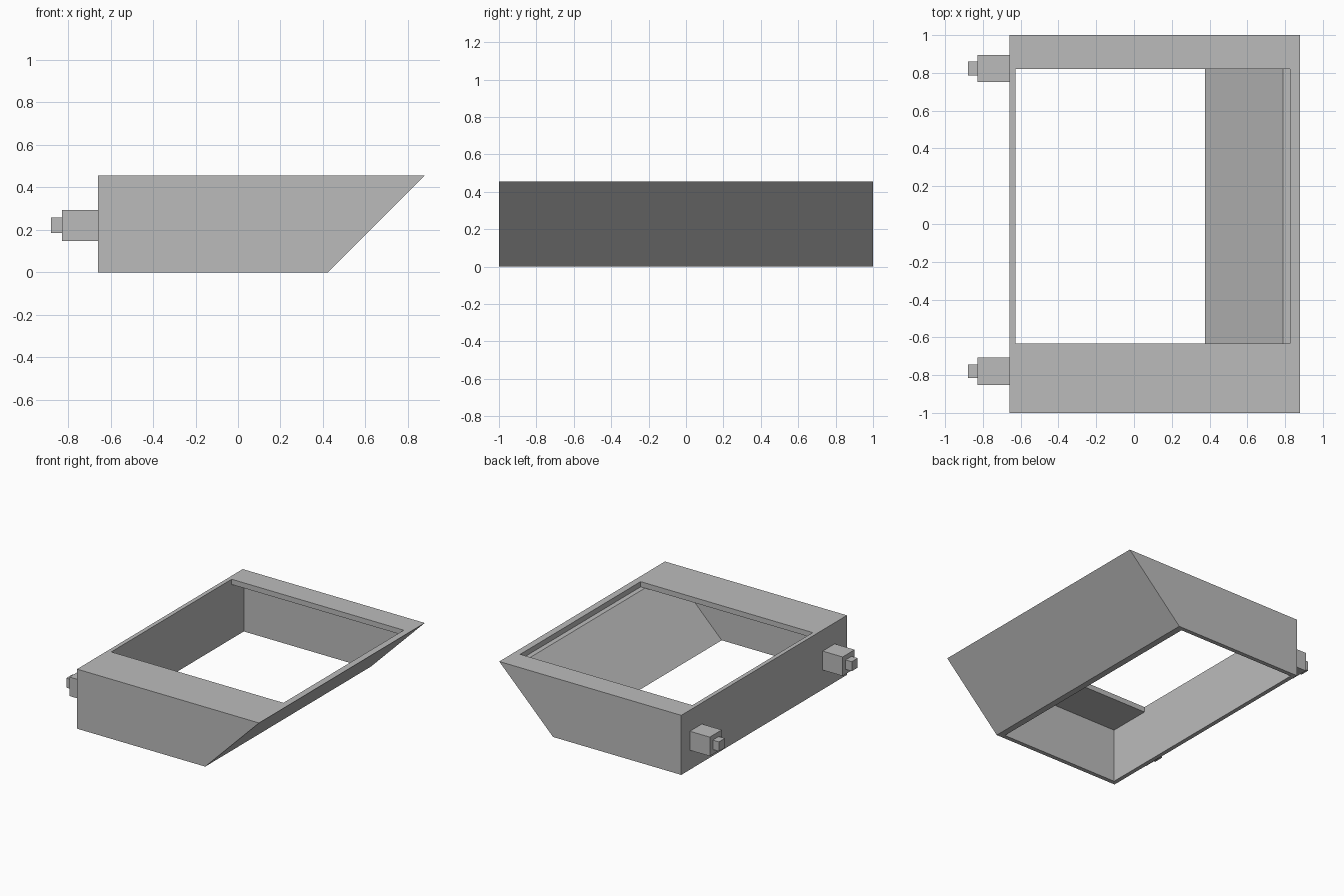
import bpy
import bmesh
from mathutils import Vector

if "Cube" in bpy.data.objects:
    bpy.data.objects.remove(bpy.data.objects["Cube"], do_unlink=True)

grey = bpy.data.materials.new("plain grey")
grey.use_nodes = True
colour = (0.5, 0.5, 0.5, 1)
grey.diffuse_color = colour
grey.node_tree.nodes["Principled BSDF"].inputs["Base Color"].default_value = colour

HEIGHT = 0.455
PLATE_Z = 0.415        # underside of the top plate


def prism(name, profile, y0, y1):
    """Extrude an (x, z) profile from y0 to y1."""
    bm = bmesh.new()
    face = bm.faces.new([bm.verts.new((x, y0, z)) for x, z in profile])
    out = bmesh.ops.extrude_face_region(bm, geom=[face])
    moved = [v for v in out["geom"] if isinstance(v, bmesh.types.BMVert)]
    bmesh.ops.translate(bm, verts=moved, vec=Vector((0, y1 - y0, 0)))
    bmesh.ops.recalc_face_normals(bm, faces=bm.faces)
    mesh = bpy.data.meshes.new(name)
    bm.to_mesh(mesh)
    bm.free()
    mesh.materials.append(grey)
    obj = bpy.data.objects.new(name, mesh)
    bpy.context.collection.objects.link(obj)
    return obj


def box(name, x0, x1, y0, y1, z0, z1):
    return prism(name, [(x0, z0), (x1, z0), (x1, z1), (x0, z1)], y0, y1)


def slanted(x0, x_foot, z0, z1):
    """Profile with an upright left end and a 45 degree right end."""
    return [(x0, z0), (x_foot + z0, z0), (x_foot + z1, z1), (x0, z1)]


# Housing with one sloping end
housing = prism("housing", slanted(-0.66, 0.423, 0, HEIGHT), -1, 1)

# Hollow below the top plate, then the off-centre opening through the plate
cutters = [
    prism("cavity_cutter", slanted(-0.628, 0.375, -0.1, PLATE_Z), -0.967, 0.967),
    box("opening_cutter", -0.628, 0.827, -0.633, 0.82, PLATE_Z - 0.0001, HEIGHT + 0.1),
]
bpy.context.view_layer.objects.active = housing
for cutter in cutters:
    mod = housing.modifiers.new(cutter.name, "BOOLEAN")
    mod.operation = "DIFFERENCE"
    mod.solver = "EXACT"
    mod.object = cutter
    bpy.ops.object.modifier_apply(modifier=mod.name)
for cutter in cutters:
    bpy.data.objects.remove(cutter, do_unlink=True)

# Two stepped square pegs on the upright end
for side, y in (("front", -0.78), ("back", 0.823)):
    for part, x0, x1, half in (("peg", -0.828, -0.66, 0.0725),
                               ("peg_tip", -0.88, -0.828, 0.036)):
        box(f"{side}_{part}", x0, x1, y - half, y + half, 0.221 - half, 0.221 + half)
